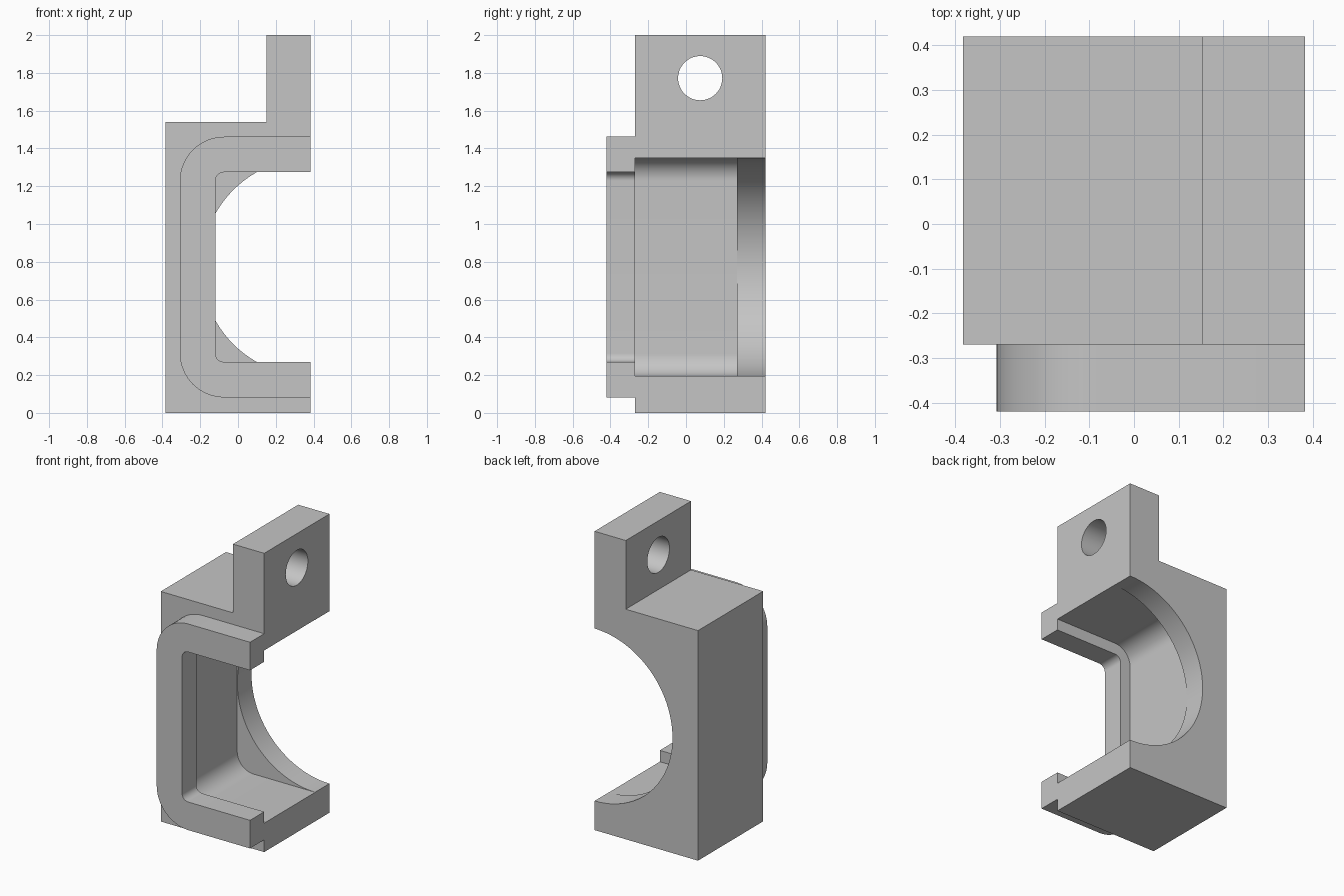
import bpy, bmesh, math
from mathutils import Vector

cube = bpy.data.objects.get("Cube")
if cube:
    bpy.data.objects.remove(cube, do_unlink=True)

grey = bpy.data.materials.new("light_grey")
grey.use_nodes = True
colour = (0.56, 0.56, 0.56, 1)
grey.diffuse_color = colour
grey.node_tree.nodes["Principled BSDF"].inputs["Base Color"].default_value = colour

RIGHT, MID_Z = 0.383, 0.772
FRONT, BACK = -0.27, 0.42


def prism(name, points, offset):
    """Extrude a closed outline of 3D points along an offset."""
    bm = bmesh.new()
    face = bm.faces.new([bm.verts.new(p) for p in points])
    new = bmesh.ops.extrude_face_region(bm, geom=[face])["geom"]
    verts = [v for v in new if isinstance(v, bmesh.types.BMVert)]
    bmesh.ops.translate(bm, verts=verts, vec=Vector(offset))
    bmesh.ops.recalc_face_normals(bm, faces=bm.faces)
    mesh = bpy.data.meshes.new(name)
    bm.to_mesh(mesh)
    bm.free()
    mesh.materials.append(grey)
    obj = bpy.data.objects.new(name, mesh)
    bpy.context.collection.objects.link(obj)
    return obj


def arc(cx, cz, r, start, end, steps):
    for i in range(steps + 1):
        a = math.radians(start + (end - start) * i / steps)
        yield cx + r * math.cos(a), cz + r * math.sin(a)


def rounded_block(name, left, right, half, r, y0, y1):
    """Block with its two left corners rounded, running along y."""
    outline = [(right, MID_Z + half)]
    outline += arc(left + r, MID_Z + half - r, r, 90, 180, 16)
    outline += arc(left + r, MID_Z - half + r, r, 180, 270, 16)
    outline.append((right, MID_Z - half))
    return prism(name, [(x, y0, z) for x, z in outline], (0, y1 - y0, 0))


# Main body with upright mounting tab
profile = [(-RIGHT, 0), (RIGHT, 0), (RIGHT, 2), (0.152, 2), (0.152, 1.54), (-RIGHT, 1.54)]
body = prism("clamp_bracket", [(x, FRONT, z) for x, z in profile], (0, BACK - FRONT, 0))

# Raised front collar, then the openings
collar = rounded_block("collar", -0.308, RIGHT, 0.69, 0.235, -0.42, -0.22)
opening = rounded_block("collar_opening", -0.12, 0.6, 0.502, 0.045, -0.5, -0.2)
cavity = rounded_block("cavity", -0.195, 0.6, 0.578, 0.12, FRONT, 0.27)
ring = list(arc(RIGHT, MID_Z, 0.577, 0, 360, 96))[:-1]
bore = prism("back_bore", [(x, 0.2, z) for x, z in ring], (0, 0.4, 0))
ring = list(arc(0.075, 1.772, 0.117, 0, 360, 48))[:-1]
hole = prism("tab_hole", [(0, y, z) for y, z in ring], (0.6, 0, 0))

tools = [(collar, 'UNION')] + [(c, 'DIFFERENCE') for c in (opening, cavity, bore, hole)]
for tool, operation in tools:
    tool.hide_render = True
    mod = body.modifiers.new(tool.name, 'BOOLEAN')
    mod.object, mod.operation, mod.solver = tool, operation, 'EXACT'

# Bake the cuts and drop the helpers
bpy.context.view_layer.update()
result = bpy.data.meshes.new_from_object(body.evaluated_get(bpy.context.evaluated_depsgraph_get()))
body.modifiers.clear()
body.data = result
for tool, _ in tools:
    bpy.data.objects.remove(tool, do_unlink=True)

bpy.ops.object.select_all(action='DESELECT')
body.select_set(True)
bpy.context.view_layer.objects.active = body
bpy.ops.object.shade_smooth_by_angle(angle=math.radians(30))
